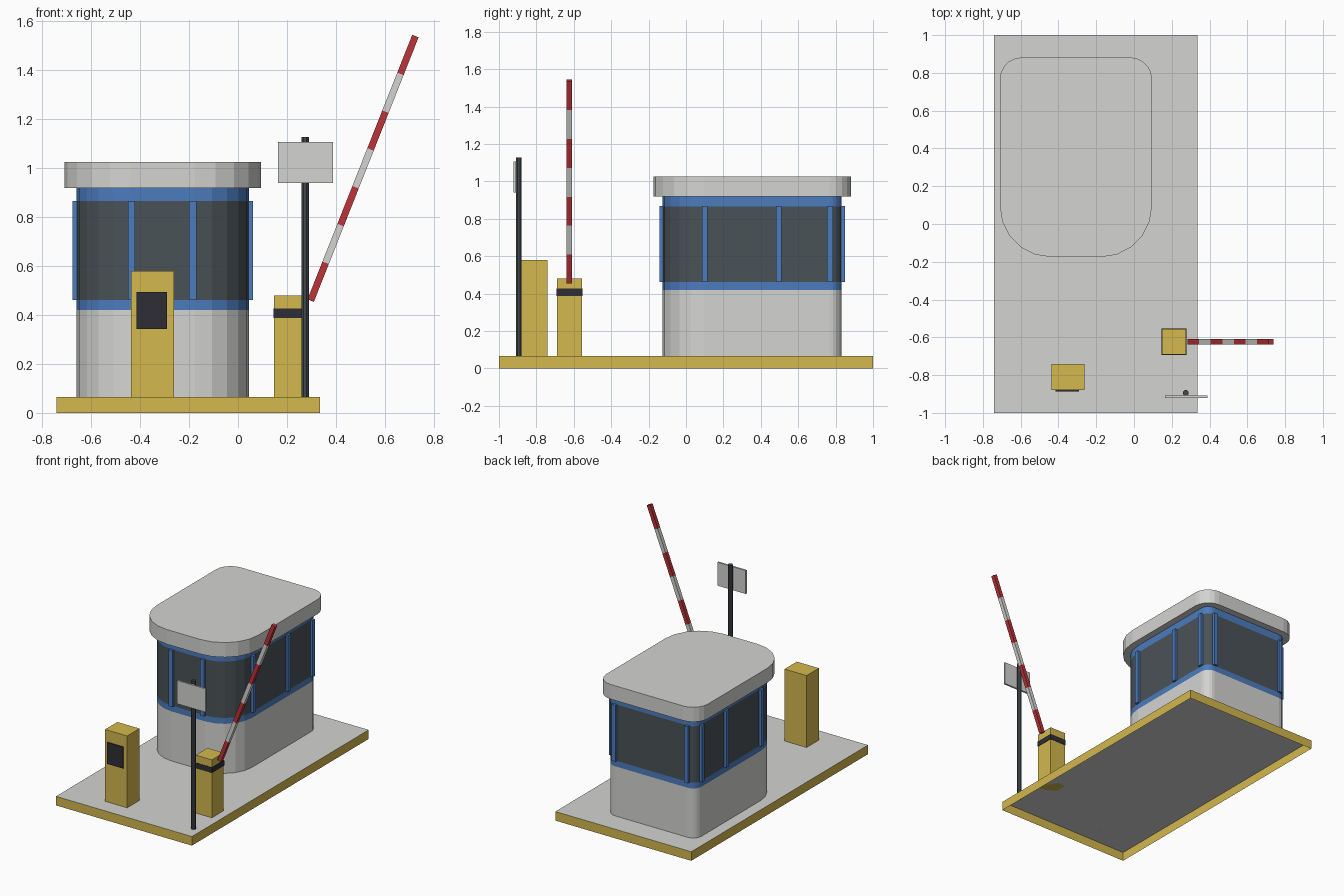
import bpy, bmesh, math
from mathutils import Vector, Matrix

if "Cube" in bpy.data.objects:
    bpy.data.objects.remove(bpy.data.objects["Cube"])


def material(name, r, g, b):
    """Flat colour from 0-255 sRGB values."""
    def lin(c):
        c /= 255
        return c / 12.92 if c <= 0.04045 else ((c + 0.055) / 1.055) ** 2.4
    m = bpy.data.materials.new(name)
    m.diffuse_color = (lin(r), lin(g), lin(b), 1)
    m.use_nodes = True
    m.node_tree.nodes["Principled BSDF"].inputs["Base Color"].default_value = m.diffuse_color
    return m


GREY = material("light grey", 212, 212, 210)
YELLOW = material("curb yellow", 212, 184, 78)
BLUE = material("frame blue", 76, 124, 190)
GLASS = material("dark glass", 74, 82, 86)
BLACK = material("black", 46, 45, 54)
STEEL = material("dark steel", 66, 73, 78)
RED = material("red", 188, 52, 56)


def finish(name, bm, mats):
    bmesh.ops.recalc_face_normals(bm, faces=bm.faces)
    me = bpy.data.meshes.new(name)
    bm.to_mesh(me)
    bm.free()
    for m in mats:
        me.materials.append(m)
    ob = bpy.data.objects.new(name, me)
    bpy.context.collection.objects.link(ob)
    return ob


def box(name, x, y, z, mat):
    """Box from (min, max) ranges."""
    bm = bmesh.new()
    size = Vector((x[1] - x[0], y[1] - y[0], z[1] - z[0]))
    mid = Vector((x[0] + x[1], y[0] + y[1], z[0] + z[1])) / 2
    bmesh.ops.create_cube(bm, size=1, matrix=Matrix.Translation(mid)
                          @ Matrix.Diagonal((*size, 1)))
    return finish(name, bm, [mat])


def outline(x0, x1, y0, y1, r_front, r_back, steps=5):
    """Rounded rectangle with wide front corners and tight back corners."""
    pts = []
    for cx, cy, r, start in ((x0 + r_front, y0 + r_front, r_front, 180),
                             (x1 - r_front, y0 + r_front, r_front, 270),
                             (x1 - r_back, y1 - r_back, r_back, 0),
                             (x0 + r_back, y1 - r_back, r_back, 90)):
        for i in range(steps + 1):
            a = math.radians(start + 90 * i / steps)
            pts.append((cx + r * math.cos(a), cy + r * math.sin(a)))
    return pts


def loft(name, pts, levels, side_slots, mats):
    """Stack the outline at the given heights; one material slot per level."""
    bm = bmesh.new()
    rings = [[bm.verts.new((x, y, z)) for x, y in pts] for z in levels]
    n = len(pts)
    for k, slot in enumerate(side_slots):
        for i in range(n):
            j = (i + 1) % n
            f = bm.faces.new((rings[k][i], rings[k][j], rings[k + 1][j], rings[k + 1][i]))
            f.material_index = slot
    bm.faces.new(rings[0][::-1])
    bm.faces.new(rings[-1])
    return finish(name, bm, mats)


# Island slab: grey top, yellow curb, open underneath
slab = box("island_slab", (-0.742, 0.335), (-1, 1), (0, 0.065), YELLOW)
slab.data.materials.append(GREY)
bm = bmesh.new()
bm.from_mesh(slab.data)
bm.normal_update()
bmesh.ops.delete(bm, geom=[f for f in bm.faces if f.normal.z < -0.5], context='FACES_ONLY')
for f in bm.faces:
    f.material_index = 1 if f.normal.z > 0.5 else 0
bm.to_mesh(slab.data)
bm.free()

# Booth walls: grey base, blue sill, glass, blue header
X0, X1, Y0, Y1 = -0.66, 0.045, -0.125, 0.832
RF, RB = 0.22, 0.065
loft("booth_walls", outline(X0, X1, Y0, Y1, RF, RB),
     (0.065, 0.42, 0.462, 0.865, 0.92), (0, 1, 2, 1), [GREY, BLUE, GLASS])

# Roof overhanging all round
loft("booth_roof", outline(X0 - 0.05, X1 + 0.05, Y0 - 0.05, Y1 + 0.05, RF + 0.05, RB + 0.05),
     (0.92, 1.025), (0,), [GREY])

# Window mullions where curves meet flats, plus mid-side
W, P, Z = 0.015, 0.017, (0.462, 0.867)
for y in (0.1, 0.495, 0.77):
    box("side_mullion", (X0 - P, X0 + P), (y - W, y + W), Z, BLUE)
    box("side_mullion", (X1 - P, X1 + P), (y - W, y + W), Z, BLUE)
for x in (X0 + RF + 0.005, X1 - RF - 0.01):
    box("front_mullion", (x - W, x + W), (Y0 - P, Y0 + P), Z, BLUE)
for x in (X0 + RB, X1 - RB):
    box("back_mullion", (x - W, x + W), (Y1 - P, Y1 + P), Z, BLUE)

# Ticket machine
box("ticket_machine", (-0.437, -0.262), (-0.88, -0.741), (0.065, 0.58), YELLOW)
box("ticket_screen", (-0.415, -0.29), (-0.888, -0.879), (0.342, 0.495), BLACK)

# Barrier post with dark band
box("barrier_post", (0.148, 0.276), (-0.69, -0.557), (0.065, 0.48), YELLOW)
box("barrier_band", (0.145, 0.279), (-0.693, -0.554), (0.387, 0.426), BLACK)

# Raised striped arm
low, high = Vector((0.297, -0.624, 0.459)), Vector((0.725, -0.624, 1.54))
axis, stripes = high - low, 7
turn = Matrix.Rotation(math.atan2(axis.x, axis.z), 4, 'Y')
bm = bmesh.new()
for i in range(stripes):
    mid = low + axis * ((i + 0.5) / stripes)
    seg = bmesh.ops.create_cube(bm, size=1, matrix=Matrix.Translation(mid) @ turn
                                @ Matrix.Diagonal((0.028, 0.028, axis.length / stripes, 1)))
    for f in {f for v in seg["verts"] for f in v.link_faces}:
        f.material_index = i % 2
finish("barrier_arm", bm, [RED, GREY])

# Sign on a pole
bm = bmesh.new()
bmesh.ops.create_cone(bm, cap_ends=True, segments=8, radius1=0.0165, radius2=0.0165,
                      depth=1.063, matrix=Matrix.Translation((0.274, -0.894, 0.5965))
                      @ Matrix.Rotation(math.pi / 8, 4, 'Z'))
finish("sign_pole", bm, [STEEL])
box("sign_board", (0.163, 0.388), (-0.922, -0.909), (0.94, 1.107), GREY)
